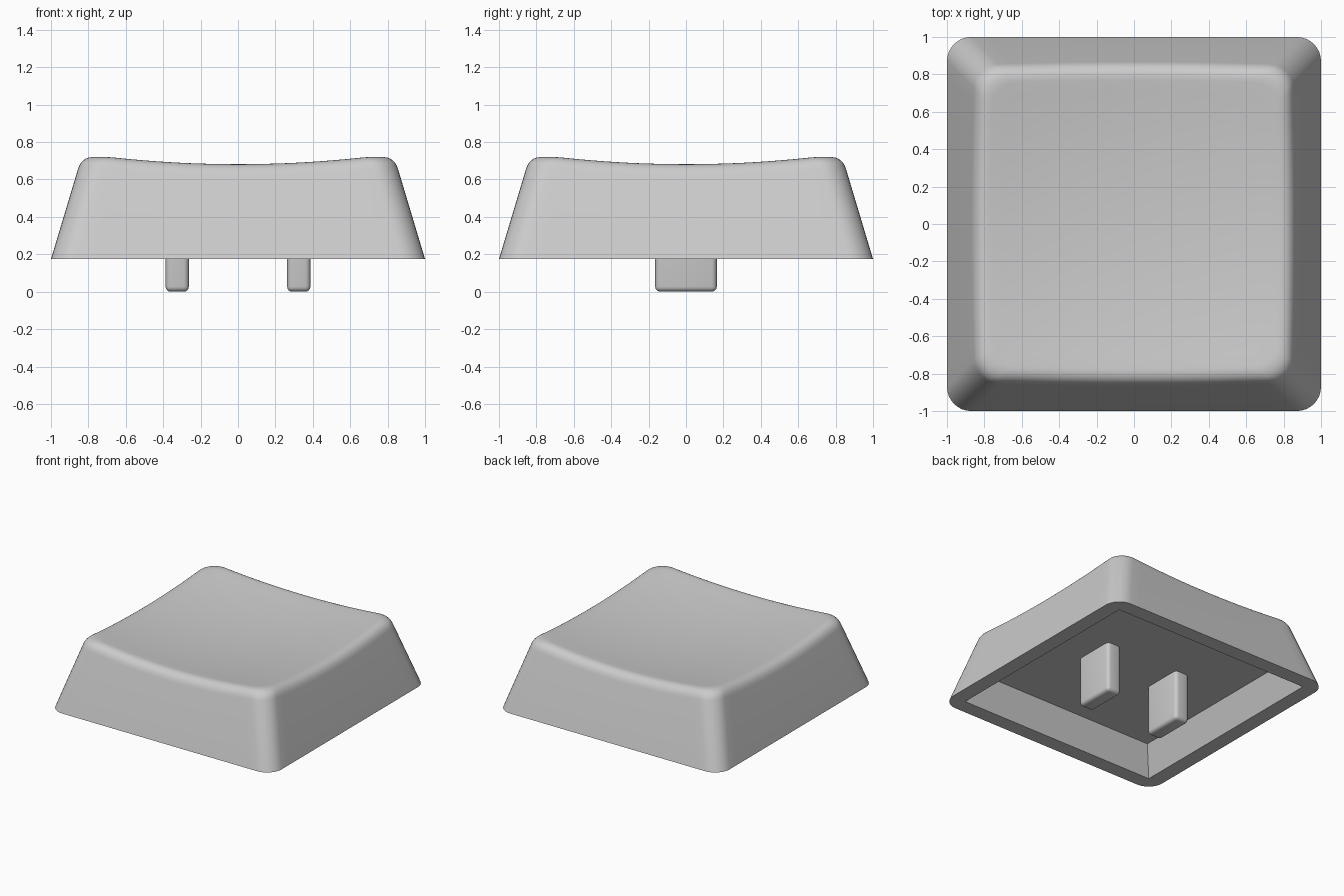
import bpy, bmesh, math
from mathutils import Vector

if "Cube" in bpy.data.objects:
    bpy.data.objects.remove(bpy.data.objects["Cube"])

BASE_Z, SLOPE, CEILING = 0.174, 0.3, 0.40

grey = bpy.data.materials.new("grey plastic")
grey.diffuse_color = (0.6, 0.6, 0.6, 1)
grey.use_nodes = True
grey.node_tree.nodes["Principled BSDF"].inputs["Base Color"].default_value = grey.diffuse_color


def finish(name, bm, angle):
    bmesh.ops.remove_doubles(bm, verts=bm.verts, dist=1e-5)
    bmesh.ops.recalc_face_normals(bm, faces=bm.faces)
    mesh = bpy.data.meshes.new(name)
    bm.to_mesh(mesh)
    bm.free()
    mesh.materials.append(grey)
    obj = bpy.data.objects.new(name, mesh)
    bpy.context.collection.objects.link(obj)
    bpy.ops.object.select_all(action='DESELECT')
    obj.select_set(True)
    bpy.context.view_layer.objects.active = obj
    bpy.ops.object.shade_smooth_by_angle(angle=math.radians(angle))
    return obj


# Rounded square outline: per side a corner arc then a straight run
ARC, RUN = 8, 20
COUNT = 4 * (ARC + RUN)


def outline(i, half, radius):
    side, k = divmod(i, ARC + RUN)
    c = half - radius
    if k <= ARC:
        a = math.pi / 2 * k / ARC
        x, y = c + radius * math.cos(a), c + radius * math.sin(a)
    else:
        x, y = c - 2 * c * (k - ARC) / RUN, half
    for _ in range(side):
        x, y = -y, x
    return Vector((x, y, 0))


def dish(p):
    return 0.63 + 0.085 * (p.x ** 2 + p.y ** 2)


def skin(i, inset):
    return outline(i, 1 - inset, 0.13)


def column(i):
    """Points from cavity ceiling, round the rim, up the wall, over the edge, across the dish."""
    pts = [Vector((0, 0, CEILING)),
           outline(i, 0.795, 0) + Vector((0, 0, CEILING)),
           outline(i, 0.879, 0) + Vector((0, 0, BASE_Z)),
           skin(i, 0) + Vector((0, 0, BASE_Z))]
    # where the sloping wall meets the dish
    t = 0.165
    for _ in range(5):
        b = skin(i, t)
        b.z = dish(b)
        t = SLOPE * (b.z - BASE_Z)
    a = skin(i, t - SLOPE * 0.075)
    a.z = b.z - 0.075
    c = skin(i, t + 0.075)
    c.z = dish(c)
    for s in range(9):
        u = s / 8
        pts.append(a * (1 - u) ** 2 + b * 2 * u * (1 - u) + c * u * u)
    for s in range(1, 13):
        p = c * (1 - s / 12)
        p.z = dish(p)
        pts.append(p)
    return pts


# Hollow cap shell
bm = bmesh.new()
cols = [[bm.verts.new(p) for p in column(i)] for i in range(COUNT)]
for i in range(COUNT):
    l, r = cols[i], cols[(i + 1) % COUNT]
    for k in range(len(l) - 1):
        bm.faces.new((l[k], r[k], r[k + 1], l[k + 1]))
bmesh.ops.dissolve_degenerate(bm, dist=1e-5, edges=bm.edges)
finish("cap_shell", bm, 35)

# Two mounting prongs, rounded on the free edges, meeting the ceiling
for name, side in (("left_prong", -1), ("right_prong", 1)):
    bm = bmesh.new()
    bmesh.ops.create_cube(bm, size=1)
    for v in bm.verts:
        v.co = Vector((v.co.x * 0.125 + side * 0.325, v.co.y * 0.33, (v.co.z + 0.5) * CEILING))
    free = [e for e in bm.edges if min(v.co.z for v in e.verts) < 0.1]
    bmesh.ops.bevel(bm, geom=free, offset=0.028, segments=4,
                    profile=0.5, affect='EDGES')
    finish(name, bm, 40)
